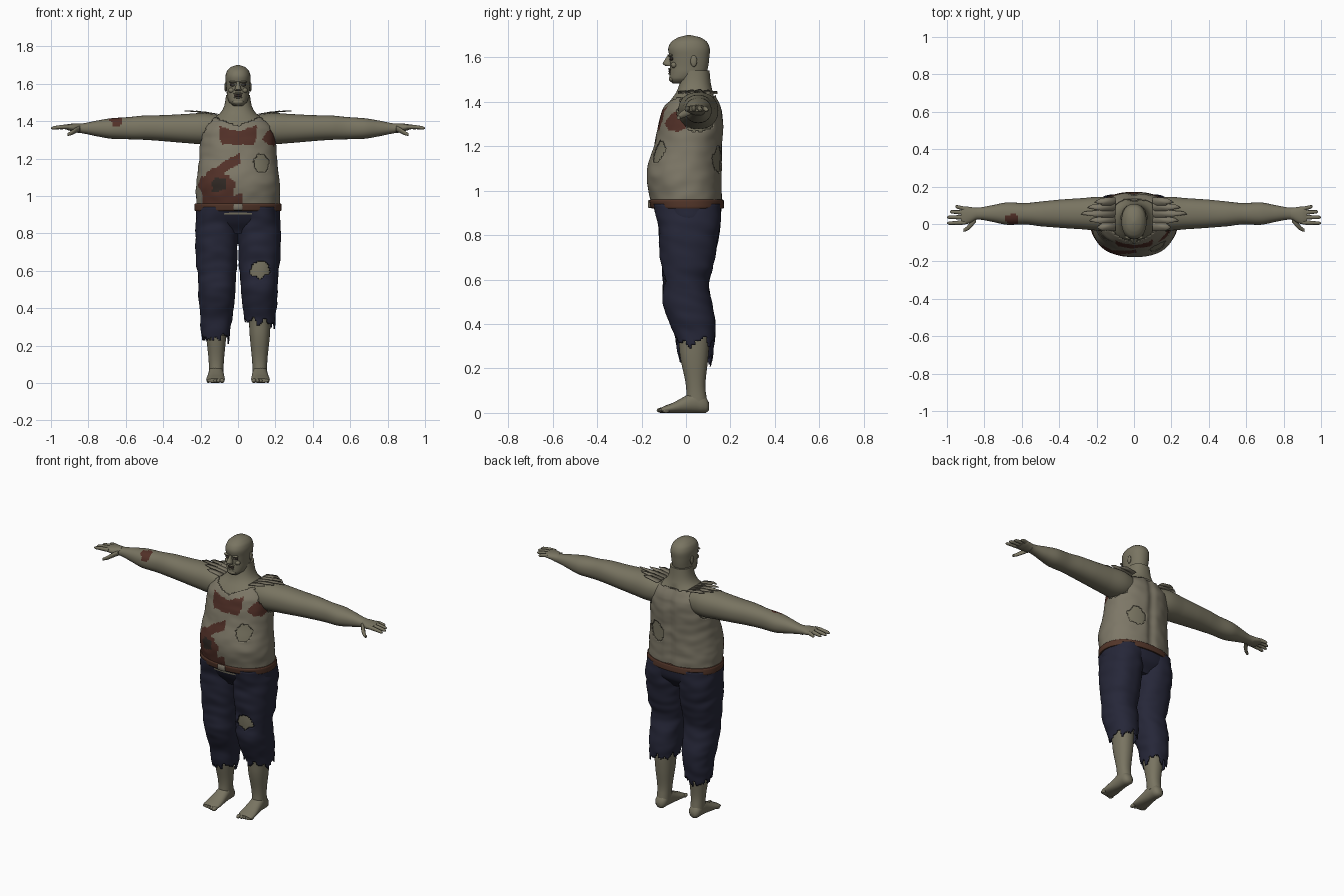
import bpy, bmesh, math
from mathutils import Vector, noise

if "Cube" in bpy.data.objects:
    bpy.data.objects.remove(bpy.data.objects["Cube"])


def material(name, rgb):
    m = bpy.data.materials.new(name)
    m.use_nodes = True
    m.diffuse_color = (*rgb, 1)
    m.node_tree.nodes["Principled BSDF"].inputs["Base Color"].default_value = (*rgb, 1)
    return m


skin = material("grey green skin", (0.19, 0.175, 0.12))
cloth = material("dirty vest", (0.205, 0.185, 0.135))
denim = material("navy denim", (0.019, 0.020, 0.040))
leather = material("brown leather", (0.085, 0.036, 0.022))
blood = material("dried blood", (0.085, 0.03, 0.021))
dark = material("dark hollow", (0.03, 0.022, 0.018))
metal = material("dull buckle", (0.19, 0.17, 0.13))


def wobble(p, scale):
    return noise.noise(Vector(p) * scale)


def finish(name, bm, mats, thick=0):
    bmesh.ops.recalc_face_normals(bm, faces=bm.faces)
    me = bpy.data.meshes.new(name)
    bm.to_mesh(me)
    bm.free()
    ob = bpy.data.objects.new(name, me)
    bpy.context.collection.objects.link(ob)
    for m in mats:
        me.materials.append(m)
    if thick:
        mod = ob.modifiers.new("cloth thickness", "SOLIDIFY")
        mod.thickness = thick
        mod.offset = -1
    for o in bpy.context.selected_objects:
        o.select_set(False)
    ob.select_set(True)
    bpy.context.view_layer.objects.active = ob
    bpy.ops.object.shade_smooth_by_angle(angle=math.radians(50))
    return ob


def spline(stations, res):
    """Smooth rows through (pos, lo1, hi1, lo2, hi2) stations."""
    rows = []
    for i in range(len(stations) - 1):
        a, b = stations[i], stations[i + 1]
        p, q = stations[max(i - 1, 0)], stations[min(i + 2, len(stations) - 1)]
        steps = max(1, round(abs(b[0] - a[0]) / res))
        for k in range(steps):
            t = k / steps
            row = [v + (w - u) * t / 2 + (2 * u - 5 * v + 4 * w - x) * t * t / 2
                   + (3 * v - u - 3 * w + x) * t ** 3 / 2 for u, v, w, x in zip(p, a, b, q)]
            row[0] = a[0] + (b[0] - a[0]) * t
            rows.append(row)
    return rows + [list(stations[-1])]


def loft(name, axis, stations, mats, side=1, seg=32, res=0.02, power=2.2, grow=0,
         rule=None, kill=None, warp=None, cap=True, thick=0):
    """Skin of superelliptic rings along one axis; rule paints, kill tears holes."""
    bm = bmesh.new()
    rings = []
    for pos, a0, a1, b0, b1 in spline(stations, res):
        ring = []
        for j in range(seg):
            t = 2 * math.pi * j / seg
            c, s = math.cos(t), math.sin(t)
            u = (a0 + a1) / 2 + ((a1 - a0) / 2 + grow) * math.copysign(abs(c) ** (2 / power), c)
            v = (b0 + b1) / 2 + ((b1 - b0) / 2 + grow) * math.copysign(abs(s) ** (2 / power), s)
            p = {"x": (pos, u, v), "y": (u, pos, v), "z": (u, v, pos)}[axis]
            p = Vector((p[0] * side, p[1], p[2]))
            ring.append(bm.verts.new(warp(p, t) if warp else p))
        rings.append(ring)
    for r, q in zip(rings, rings[1:]):
        for j in range(seg):
            bm.faces.new((r[j], r[(j + 1) % seg], q[(j + 1) % seg], q[j]))
    if cap:
        bm.faces.new(rings[0])
        bm.faces.new(rings[-1])
    if rule:
        for f in bm.faces:
            f.material_index = rule(f.calc_center_median())
    if kill:
        gone = [f for f in bm.faces if kill(f.calc_center_median())]
        bmesh.ops.delete(bm, geom=gone, context="FACES")
    return finish(name, bm, mats, thick)


def blob(name, centre, size, mat):
    bm = bmesh.new()
    bmesh.ops.create_uvsphere(bm, u_segments=16, v_segments=10, radius=1)
    for v in bm.verts:
        v.co = Vector(centre) + Vector(a * b for a, b in zip(v.co, size))
    return finish(name, bm, [mat])


def spot(x, z, cx, cz, rx, rz, n=0):
    return ((x - cx) / rx) ** 2 + ((z - cz) / rz) ** 2 + n < 1


# Torso and neck
TORSO = [(0.90, -.21, .21, -.14, .15), (0.95, -.214, .214, -.15, .153),
         (1.05, -.215, .215, -.168, .153), (1.12, -.208, .208, -.16, .153),
         (1.20, -.198, .198, -.135, .155), (1.30, -.194, .194, -.115, .16),
         (1.36, -.186, .186, -.10, .155), (1.40, -.155, .155, -.075, .14),
         (1.44, -.098, .098, -.045, .122), (1.48, -.074, .074, -.03, .112),
         (1.54, -.064, .064, -.02, .106)]


def spine(p, t):
    # shallow groove down the middle of the back
    if p.y > 0 and p.z < 1.42:
        p.y -= 0.012 * math.exp(-(p.x / 0.025) ** 2)
    return p


def crease(p, t):
    p = spine(p, t)
    n = 0.004 * wobble((p.x * 0.6, p.y * 0.6, p.z), 22)
    return p + Vector((math.cos(t), math.sin(t), 0)) * n


def vest_paint(c):
    n = 0.55 * wobble(c, 28)
    x, z = c.x, c.z
    if c.y > 0.02:
        return 0
    bib = abs(x) < 0.1 - 0.5 * max(0, 1.31 - z) and 1.275 < z + 0.02 * n < 1.345 + 0.3 * abs(x)
    streak = abs(z - (1.115 + 0.6 * (x + 0.14))) < 0.028 + 0.02 * n and -0.17 < x < 0.015
    gore = spot(x, z, -.11, 1.05, .095, .075, n)
    hem = -0.19 < x < 0.02 and z < 1.01 + 0.05 * n
    side = spot(x, z, .18, 1.31, .045, .04, n)
    if spot(x, z, -.11, 1.06, .04, .035, 2.2 * n):
        return 2
    return 1 if bib or streak or gore or hem or side else 0


def vest_tear(c):
    n = 0.5 * wobble(c, 30)
    x, y, z = c
    neck = z > (1.375 + 0.35 * abs(x) if y < 0.04 else 1.425) + 0.02 * n
    arm = abs(x) > 0.13 and spot(y, z, .05, 1.36, .085, .095, n)
    front = y < 0 and spot(x, z, .125, 1.175, .042, .05, n)
    back = y > 0 and spot(x, z, .10, 1.14, .055, .06, n)
    return neck or arm or front or back or z < 0.945 + 0.02 * n


loft("torso", "z", TORSO, [skin], seg=64, warp=spine)
loft("vest", "z", TORSO[:-1], [cloth, blood, dark], seg=144, res=0.007, grow=0.009,
     rule=vest_paint, kill=vest_tear, warp=crease, cap=False, thick=0.005)

# Head and face
loft("head", "z", [(1.482, -.025, .025, -.06, .02), (1.50, -.047, .047, -.074, .05),
                   (1.53, -.058, .058, -.074, .09), (1.56, -.061, .061, -.072, .10),
                   (1.60, -.065, .065, -.074, .105), (1.64, -.067, .067, -.08, .107),
                   (1.67, -.058, .058, -.066, .094), (1.69, -.037, .037, -.035, .065),
                   (1.70, -.006, .006, .005, .02)], [skin], seg=40, res=0.008)
loft("nose", "z", [(1.56, -.016, .016, -.09, -.06), (1.57, -.018, .018, -.105, -.06),
                   (1.59, -.011, .011, -.095, -.06), (1.612, -.008, .008, -.082, -.06)],
     [skin], seg=16, res=0.006)
blob("mouth", (0, -.07, 1.537), (.022, .008, .009), dark)
blob("upper_lip", (0, -.07, 1.548), (.025, .012, .005), skin)
blob("lower_lip", (0, -.068, 1.526), (.023, .012, .005), skin)
blob("chin", (0, -.063, 1.502), (.03, .014, .014), skin)
for s, tag in ((1, "left"), (-1, "right")):
    blob(tag + "_eye_socket", (.027 * s, -.064, 1.594), (.016, .009, .009), dark)
    blob(tag + "_eye", (.027 * s, -.068, 1.592), (.009, .007, .005), metal)
    blob(tag + "_brow", (.027 * s, -.07, 1.609), (.022, .012, .006), skin)
    blob(tag + "_cheek", (.034 * s, -.054, 1.565), (.018, .014, .014), skin)
    blob(tag + "_ear", (.066 * s, .035, 1.583), (.007, .015, .026), skin)


# Arms and hands
def arm_paint(c):
    return int(c.y < 0.06 and c.z > 1.37 and
               spot(c.x, c.y, -.65, .025, .04, .03, 0.5 * wobble(c, 35)))


FINGERS = [("index", .008, .004, 1.0), ("middle", .036, .036, 1.0),
           ("ring", .06, .066, .985), ("little", .08, .094, .955)]
for s, tag in ((1, "left"), (-1, "right")):
    loft(tag + "_arm", "x", [(.08, -.03, .13, 1.29, 1.43), (.18, -.035, .145, 1.277, 1.443),
                             (.28, -.028, .138, 1.283, 1.438), (.40, -.02, .13, 1.293, 1.432),
                             (.50, -.012, .12, 1.30, 1.43), (.58, -.002, .112, 1.303, 1.422),
                             (.68, -.004, .115, 1.306, 1.415), (.76, .012, .10, 1.32, 1.402),
                             (.83, .024, .088, 1.334, 1.388), (.86, .022, .088, 1.338, 1.386)],
         [skin, blood], side=s, seg=40, res=0.01, rule=arm_paint)
    loft(tag + "_palm", "x", [(.84, .024, .086, 1.337, 1.387), (.87, .008, .09, 1.342, 1.387),
                              (.905, -.002, .094, 1.35, 1.385), (.925, .004, .09, 1.357, 1.38)],
         [skin], side=s, seg=24, res=0.01)
    for finger, y0, y1, tip in FINGERS:
        rows = []
        for k, r in ((0, .011), (.35, .0115), (.6, .01), (.9, .0085), (1, .003)):
            y, z = y0 + (y1 - y0) * k, 1.37 - 0.008 * k * k
            rows.append((.9 + (tip - .9) * k, y - r, y + r, z - r, z + r))
        loft(f"{tag}_{finger}_finger", "x", rows, [skin], side=s, seg=12, res=0.01)
    loft(tag + "_thumb", "x", [(.845, .01, .045, 1.345, 1.375), (.868, -.018, .02, 1.335, 1.366),
                               (.89, -.035, -.008, 1.325, 1.35), (.912, -.042, -.026, 1.32, 1.336)],
         [skin], side=s, seg=14, res=0.008)

    # Torn shoulder tabs of the vest
    bm = bmesh.new()
    for y, tip, lift in ((-.015, .20, .0), (.02, .24, .004), (.055, .285, .006),
                         (.09, .25, .003), (.12, .21, -.004)):
        pts = [(.10, y - .022, 1.438), (.17, y - .02, 1.449), (tip, y - .004, 1.45 + lift),
               (tip - .02, y + .012, 1.452 + lift), (.17, y + .02, 1.449), (.10, y + .022, 1.438)]
        bm.faces.new([bm.verts.new((x * s, b, z)) for x, b, z in pts])
    finish(tag + "_shoulder_tatters", bm, [cloth], 0.004)

# Trousers
LEG = [(.94, .0, .215, -.145, .155), (.85, .0, .228, -.125, .155), (.75, .0, .228, -.12, .14),
       (.65, .005, .224, -.11, .12), (.58, .01, .214, -.105, .102), (.50, .015, .212, -.105, .115),
       (.42, .022, .208, -.08, .13), (.35, .03, .20, -.052, .13), (.28, .042, .197, -.04, .125),
       (.19, .05, .19, -.025, .11)]


def folds(p, t):
    amount = 0.006 * wobble((p.x * 0.5, p.y * 0.5, p.z + 0.25 * p.y), 20)
    return p + Vector((math.cos(t) * (1 if p.x > 0 else -1), math.sin(t), 0)) * amount


def hem_tear(height):
    def tear(c):
        edge = height + 0.05 * wobble((c.x, c.y, 3), 32) + 0.02 * wobble((c.x, c.y, 5), 90)
        knee = c.x > 0 and c.y < 0 and spot(c.x, c.z, .12, .605, .055, .042,
                                            0.7 * wobble(c, 30))
        return c.z < edge or knee
    return tear


for s, tag, hem in ((1, "left", .33), (-1, "right", .235)):
    loft(tag + "_trouser_leg", "z", LEG, [denim], side=s, seg=72, res=0.009, power=2.3,
         warp=folds, kill=hem_tear(hem), cap=False, thick=0.006)
    # Bare legs, feet and toes
    loft(tag + "_leg", "z", [(.72, .03, .2, -.09, .10), (.60, .025, .2, -.094, .09),
                             (.50, .035, .19, -.08, .09), (.35, .056, .176, -.038, .105),
                             (.25, .063, .17, -.026, .10), (.12, .075, .157, .0, .087),
                             (.05, .078, .155, .0, .095)], [skin], side=s)
    loft(tag + "_foot", "y", [(.104, .10, .135, .012, .045), (.09, .084, .15, .0, .07),
                              (.045, .078, .156, .0, .10), (.0, .075, .16, .0, .078),
                              (-.05, .071, .167, .0, .05), (-.09, .071, .17, .0, .034),
                              (-.112, .08, .165, .003, .024)], [skin], side=s, seg=24)
    for k in range(5):
        blob(f"{tag}_toe_{k + 1}", ((.085 + .0185 * k) * s, -.11 + .005 * k, .012),
             (.013 - .001 * k, .022 - .001 * k, .012), skin)

loft("trouser_seat", "z", [(.80, -.15, .15, -.07, .10), (.86, -.218, .218, -.115, .148),
                           (.92, -.224, .224, -.145, .16), (.95, -.222, .222, -.155, .162)],
     [denim], seg=64, res=0.01)

# Belt and buckle
loft("belt", "z", [(.92, -.23, .23, -.155, .168), (.925, -.233, .233, -.16, .172),
                   (.955, -.233, .233, -.165, .17), (.96, -.229, .229, -.161, .166)],
     [leather], seg=64, res=0.005)
bm = bmesh.new()
bmesh.ops.create_cube(bm, size=1)
for v in bm.verts:
    v.co = Vector((v.co.x * .05, v.co.y * .016 - .163, v.co.z * .034 + .94))
bmesh.ops.bevel(bm, geom=bm.edges[:], offset=0.003, segments=1, affect="EDGES")
finish("belt_buckle", bm, [metal])
